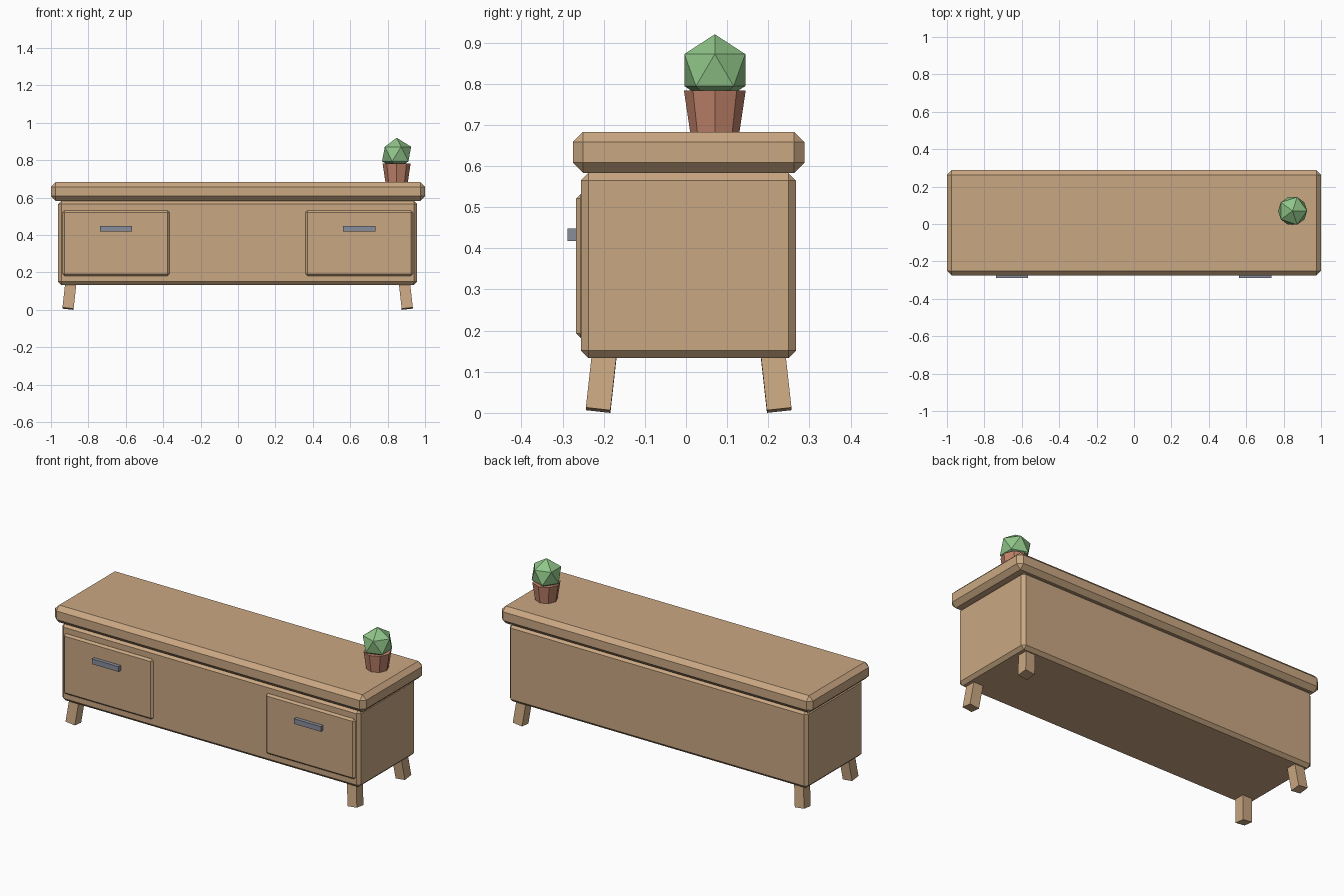
import bpy
import bmesh
from math import radians, sin
from mathutils import Matrix, Vector, Euler

if "Cube" in bpy.data.objects:
    bpy.data.objects.remove(bpy.data.objects["Cube"], do_unlink=True)


def material(name, rgb):
    mat = bpy.data.materials.new(name)
    mat.use_nodes = True
    mat.diffuse_color = (*rgb, 1)
    mat.node_tree.nodes["Principled BSDF"].inputs["Base Color"].default_value = (*rgb, 1)
    return mat


WOOD = material("light wood", (0.59, 0.39, 0.225))
METAL = material("grey metal", (0.25, 0.27, 0.33))
CLAY = material("terracotta", (0.54, 0.23, 0.15))
GREEN = material("cactus green", (0.28, 0.56, 0.25))


def finish(name, bm, mat):
    bmesh.ops.recalc_face_normals(bm, faces=bm.faces)
    mesh = bpy.data.meshes.new(name)
    bm.to_mesh(mesh)
    bm.free()
    mesh.materials.append(mat)
    obj = bpy.data.objects.new(name, mesh)
    bpy.context.collection.objects.link(obj)
    return obj


def box(name, low, high, mat, chamfer=0):
    """Flat-shaded box between two corners, with optional chamfered edges."""
    low, high = Vector(low), Vector(high)
    bm = bmesh.new()
    size = Matrix.Diagonal((*(high - low), 1))
    bmesh.ops.create_cube(bm, size=1, matrix=Matrix.Translation((low + high) / 2) @ size)
    if chamfer:
        bmesh.ops.bevel(bm, geom=bm.edges[:], offset=chamfer, segments=1,
                        affect='EDGES', profile=0.5)
    return finish(name, bm, mat)


MID = -0.002   # cabinet centre in x
SIDES = {"right": -1, "left": 1}

# Cabinet body and overhanging top
box("cabinet_body", (MID - 0.96, -0.255, 0.133), (MID + 0.96, 0.267, 0.583), WOOD, 0.018)
box("table_top", (-1, -0.275, 0.583), (1, 0.288, 0.683), WOOD, 0.025)

# Drawer fronts with bar handles
for side, s in SIDES.items():
    x = MID + s * 0.65
    box(f"{side}_drawer", (x - 0.287, -0.267, 0.182), (x + 0.287, -0.235, 0.532), WOOD, 0.011)
    box(f"{side}_handle", (x - 0.086, -0.288, 0.418), (x + 0.086, -0.262, 0.448), METAL)

# Splayed legs
TILT = radians(6.3)
HALF = 0.03
for end, e in {"front": -1, "back": 1}.items():
    for side, s in SIDES.items():
        leg = box(f"{end}_{side}_leg", (-HALF, -HALF, 0), (HALF, HALF, 0.16), WOOD)
        leg.rotation_euler = Euler((e * TILT, -s * TILT, 0))
        leg.location = (MID + s * 0.907, 0.0065 + e * 0.22, 2 * HALF * sin(TILT))

# Potted cactus
PLANT = (0.848, 0.07)
bm = bmesh.new()
bmesh.ops.create_cone(bm, cap_ends=True, segments=8, radius1=0.06, radius2=0.075, depth=0.1,
                      matrix=Matrix.Translation((*PLANT, 0.733)))
finish("plant_pot", bm, CLAY)
bm = bmesh.new()
bmesh.ops.create_icosphere(bm, subdivisions=1, radius=0.087,
                           matrix=Matrix.Translation((*PLANT, 0.833)))
finish("cactus", bm, GREEN)
